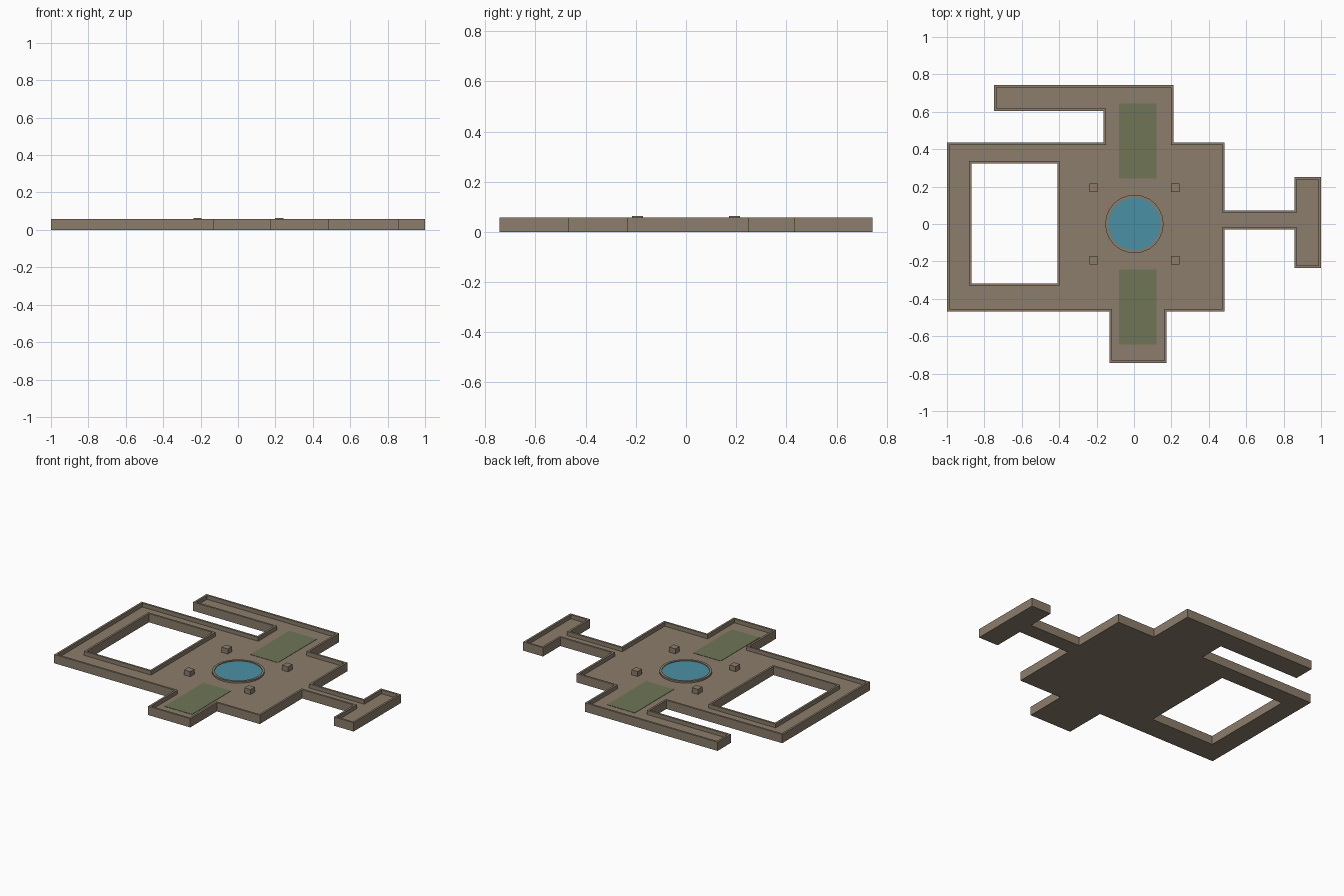
import bpy, math
from mathutils import Vector

if "Cube" in bpy.data.objects:
    bpy.data.objects.remove(bpy.data.objects["Cube"])

WALL_TOP, FLOOR_TOP, WALL_T = 0.057, 0.031, 0.013


def material(name, rgb):
    m = bpy.data.materials.new(name)
    lin = [(c / 255 / 12.92) if c < 11 else ((c / 255 + 0.055) / 1.055) ** 2.4 for c in rgb]
    m.diffuse_color = (*lin, 1)
    m.use_nodes = True
    m.node_tree.nodes["Principled BSDF"].inputs["Base Color"].default_value = m.diffuse_color
    return m


STONE = material("stone_brown", (139, 125, 107))
WATER = material("water_blue", (74, 144, 164))
GREEN = material("moss_green", (110, 117, 86))


def inset(pts, d):
    """Shift every edge of a right-angled loop to its left by d."""
    out = []
    for i, p in enumerate(pts):
        a, b, c = Vector(pts[i - 1]), Vector(p), Vector(pts[(i + 1) % len(pts)])
        e, f = (b - a).normalized(), (c - b).normalized()
        out.append((b.x - (e.y + f.y) * d, b.y + (e.x + f.x) * d))
    return out


def slab(name, loops, z0, z1, mat):
    """Filled profile (extra loops cut holes) extruded from z0 to z1."""
    cu = bpy.data.curves.new(name, 'CURVE')
    cu.dimensions, cu.fill_mode = '2D', 'BOTH'
    cu.extrude = (z1 - z0) / 2
    for loop in loops:
        s = cu.splines.new('POLY')
        s.points.add(len(loop) - 1)
        for pt, (x, y) in zip(s.points, loop):
            pt.co = (x, y, 0, 1)
        s.use_cyclic_u = True
    tmp = bpy.data.objects.new(name + "_profile", cu)
    bpy.context.collection.objects.link(tmp)
    bpy.context.view_layer.update()
    dg = bpy.context.evaluated_depsgraph_get()
    me = bpy.data.meshes.new_from_object(tmp.evaluated_get(dg))
    bpy.data.objects.remove(tmp)
    me.name = name
    for v in me.vertices:
        v.co.z += (z0 + z1) / 2
    me.materials.clear()
    me.materials.append(mat)
    for p in me.polygons:
        p.use_smooth = False
    ob = bpy.data.objects.new(name, me)
    bpy.context.collection.objects.link(ob)
    return ob


def rect(cx, cy, w, h):
    return [(cx + sx * w / 2, cy + sy * h / 2) for sx, sy in ((-1, -1), (1, -1), (1, 1), (-1, 1))]


def ring(r, n=24):
    return [(0.002 + r * math.cos(2 * math.pi * i / n), r * math.sin(2 * math.pi * i / n)) for i in range(n)]


# Floor plan, counter-clockwise; courtyard opening, clockwise
plan = [(-1, -0.468), (-0.13, -0.468), (-0.13, -0.743), (0.175, -0.743),
        (0.175, -0.468), (0.485, -0.468), (0.485, -0.03), (0.857, -0.03),
        (0.857, -0.235), (1, -0.235), (1, 0.252), (0.857, 0.252),
        (0.857, 0.073), (0.485, 0.073), (0.485, 0.435), (0.211, 0.435),
        (0.211, 0.743), (-0.748, 0.743), (-0.748, 0.605), (-0.163, 0.605),
        (-0.163, 0.435), (-1, 0.435)]
court = [(-0.87, -0.317), (-0.87, 0.323), (-0.41, 0.323), (-0.41, -0.317)]

# Floor slab and the low walls round it
plan_in, court_in = inset(plan, WALL_T), inset(court, WALL_T)
slab("floor", [plan_in, court_in], 0, FLOOR_TOP, STONE)
slab("outer_wall", [plan, plan_in], 0, WALL_TOP, STONE)
slab("courtyard_wall", [court_in, court], 0, WALL_TOP, STONE)

# Round pool
slab("pool_rim", [ring(0.156), ring(0.141)], FLOOR_TOP, FLOOR_TOP + 0.011, STONE)
slab("pool_water", [ring(0.141)], FLOOR_TOP, FLOOR_TOP + 0.007, WATER)

# Moss beds and corner pillars
for sy, side in ((-1, "front"), (1, "back")):
    slab(side + "_moss_bed", [rect(0.019, sy * 0.443, 0.2, 0.402)], FLOOR_TOP, FLOOR_TOP + 0.002, GREEN)
    for sx, lr in ((-1, "left"), (1, "right")):
        slab(f"{side}_{lr}_pillar", [rect(0.002 + sx * 0.218, sy * 0.194, 0.044, 0.044)],
             FLOOR_TOP, 0.064, STONE)
